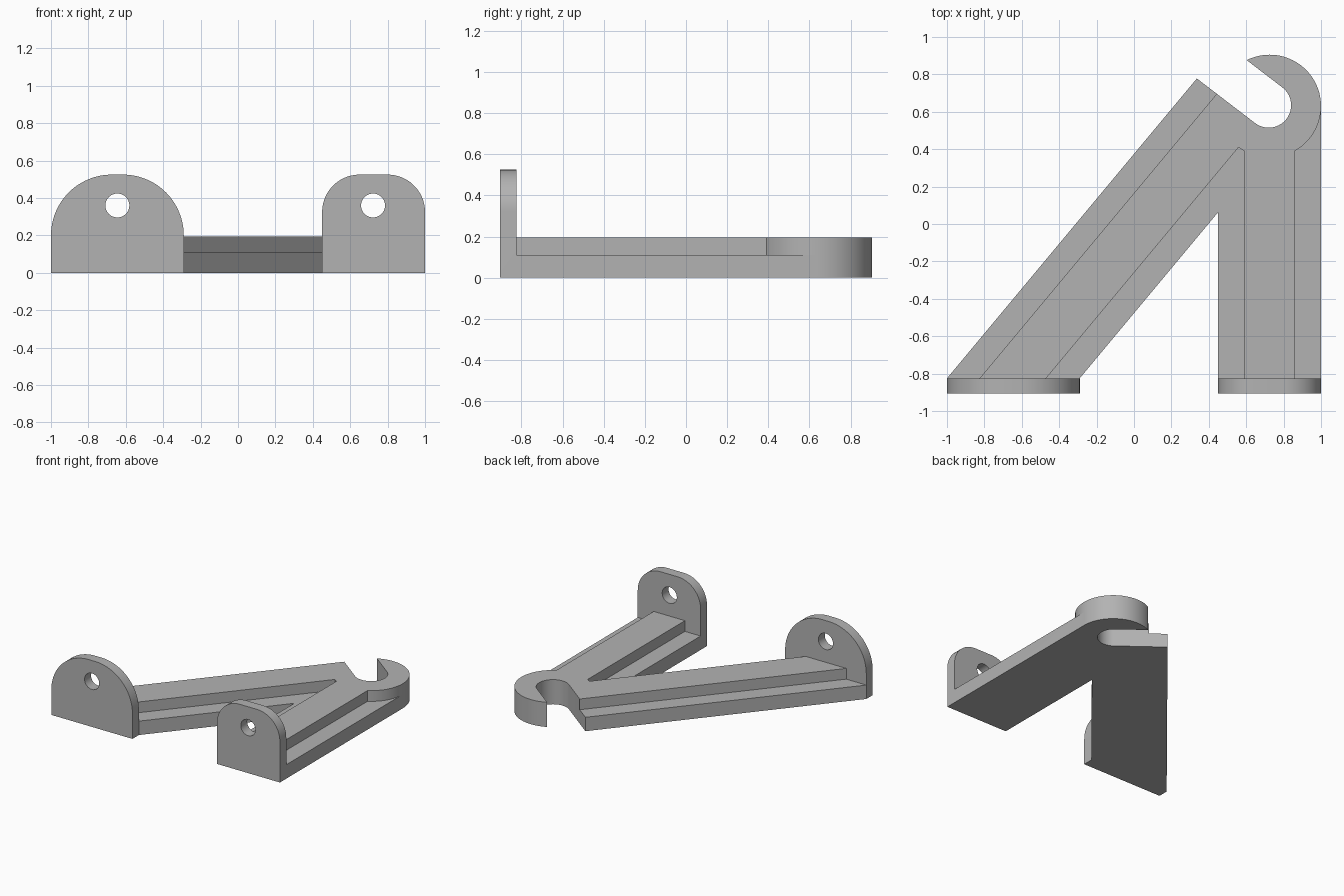
import bpy, bmesh
from math import sin, cos, pi, radians, atan2
from mathutils import Vector

cube = bpy.data.objects.get("Cube")
if cube:
    bpy.data.objects.remove(cube, do_unlink=True)

BACK, FRONT = -0.825, -0.905      # flange faces
SHELF, TOP = 0.11, 0.195          # arm step heights
FLANGE_TOP = 0.525

grey = bpy.data.materials.new("plain grey")
grey.use_nodes = True
grey.diffuse_color = (0.45, 0.45, 0.45, 1)
grey.node_tree.nodes["Principled BSDF"].inputs["Base Color"].default_value = grey.diffuse_color


def arc(cx, cy, r, start, end, steps):
    return [(cx + r * cos(start + (end - start) * i / steps),
             cy + r * sin(start + (end - start) * i / steps)) for i in range(steps + 1)]


def prism(name, outline, low, high, upright=False):
    """Extrude an outline along z, or along y when upright."""
    bm = bmesh.new()
    place = (lambda u, v, d: (u, d, v)) if upright else (lambda u, v, d: (u, v, d))
    rings = [[bm.verts.new(place(u, v, d)) for u, v in outline] for d in (low, high)]
    for ring in rings:
        bm.faces.new(ring)
    n = len(outline)
    for i in range(n):
        j = (i + 1) % n
        bm.faces.new((rings[0][i], rings[0][j], rings[1][j], rings[1][i]))
    bmesh.ops.recalc_face_normals(bm, faces=bm.faces)
    mesh = bpy.data.meshes.new(name)
    bm.to_mesh(mesh)
    bm.free()
    mesh.materials.append(grey)
    obj = bpy.data.objects.new(name, mesh)
    bpy.context.collection.objects.link(obj)
    return obj


def combine(target, tool, operation):
    mod = target.modifiers.new(tool.name, 'BOOLEAN')
    mod.operation, mod.solver, mod.object = operation, 'EXACT', tool
    bpy.context.view_layer.objects.active = target
    bpy.ops.object.modifier_apply(modifier=mod.name)
    bpy.data.objects.remove(tool, do_unlink=True)


def flange(name, left, right, radius):
    z = FLANGE_TOP - radius
    outline = [(left, 0), (right, 0)]
    outline += arc(right - radius, z, radius, 0, pi / 2, 24)
    outline += arc(left + radius, z, radius, pi / 2, pi, 24)
    return prism(name, outline, FRONT, BACK, upright=True)


# Stepped arms: a wide base and a narrower rib on each
bracket = prism("bracket", [(0.45, BACK), (1, BACK), (1, 0.63), (0.45, 0.63)], 0, SHELF)
parts = [
    prism("straight_rib", [(0.587, BACK), (0.86, BACK), (0.86, 0.6), (0.587, 0.6)], 0, TOP),
    prism("diagonal_base", [(-1, BACK), (-0.29, BACK), (0.72, 0.387), (0.72, 0.6),
                            (0.402, 0.857)], 0, SHELF),
    prism("diagonal_rib", [(-0.825, BACK), (-0.47, BACK), (0.6, 0.459), (0.72, 0.6),
                           (0.5, 0.765)], 0, TOP),
    # Round end that becomes the hook
    prism("hook", arc(0.725, 0.63, 0.275, 0, 2 * pi, 96)[:-1], 0, TOP),
    # Upright mounting flanges
    flange("diagonal_flange", -1, -0.29, 0.325),
    flange("straight_flange", 0.45, 1, 0.2),
]
for part in parts:
    combine(bracket, part, 'UNION')

# Open slot of the hook, also trimming the diagonal arm's end
heading = atan2(0.608, -0.794)
slot = arc(0.72, 0.635, 0.12, heading - 1.5 * pi, heading - pi / 2, 40)
reach = Vector((cos(heading), sin(heading))) * 0.8
slot += [tuple(Vector(slot[-1]) + reach), tuple(Vector(slot[0]) + reach)]
combine(bracket, prism("slot_cutter", slot, -0.1, 0.4), 'DIFFERENCE')

# Screw holes
for x in (-0.645, 0.722):
    hole = arc(x, 0.36, 0.064, 0, 2 * pi, 48)[:-1]
    combine(bracket, prism("hole_cutter", hole, -1, -0.7, upright=True), 'DIFFERENCE')

# Merge leftover seams in flat areas, then shade
bm = bmesh.new()
bm.from_mesh(bracket.data)
bmesh.ops.remove_doubles(bm, verts=bm.verts, dist=0.0002)
bmesh.ops.dissolve_limit(bm, angle_limit=radians(0.3), verts=bm.verts, edges=bm.edges)
bm.to_mesh(bracket.data)
bm.free()
bpy.ops.object.select_all(action='DESELECT')
bracket.select_set(True)
bpy.context.view_layer.objects.active = bracket
bpy.ops.object.shade_smooth_by_angle(angle=radians(20))
